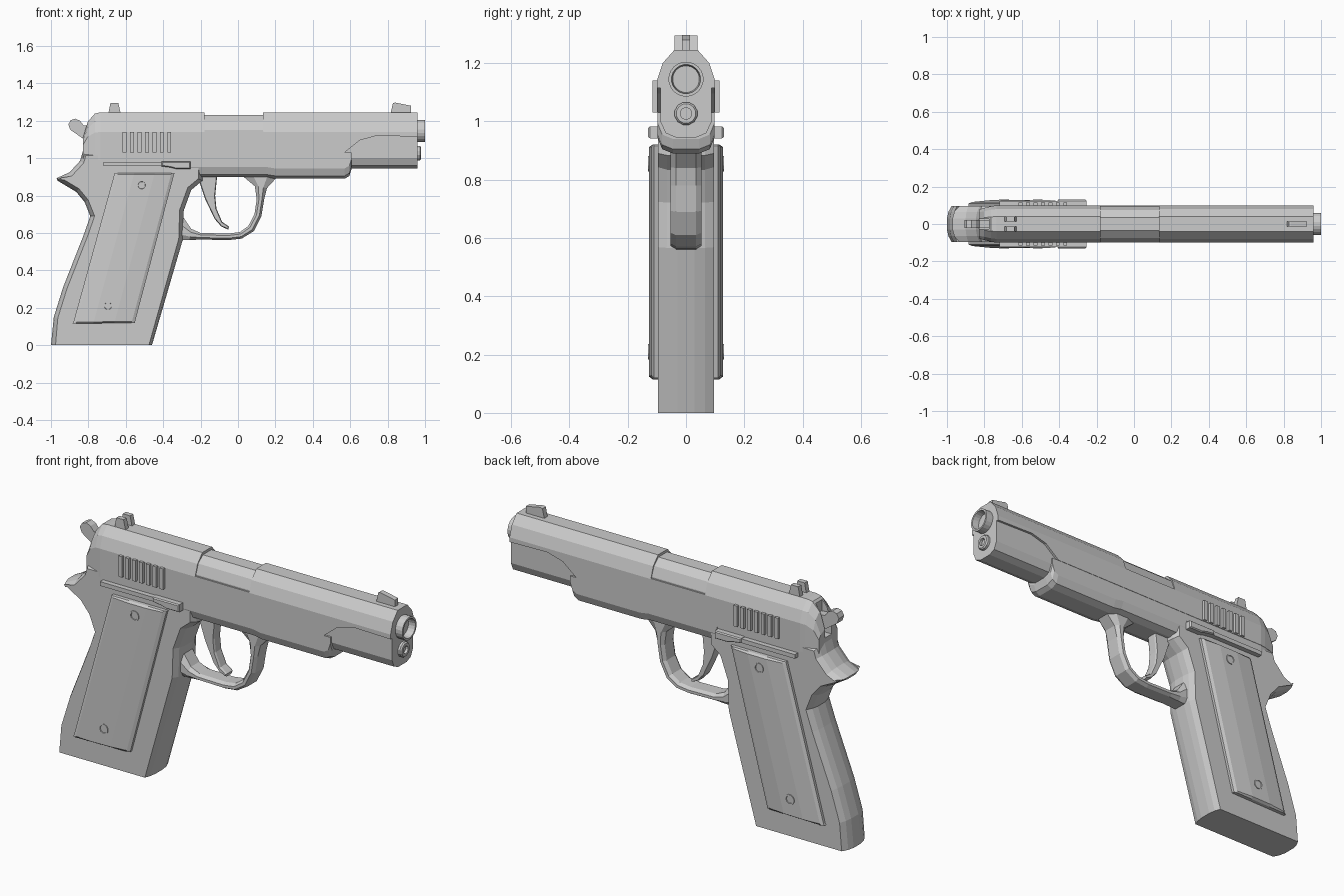
import bpy, bmesh, math
from mathutils import Vector

if "Cube" in bpy.data.objects:
    bpy.data.objects.remove(bpy.data.objects["Cube"])


def loft(name, rings):
    """Skin closed rings of 3D points and cap both ends."""
    bm = bmesh.new()
    vs = [[bm.verts.new(p) for p in r] for r in rings]
    n = len(rings[0])
    for a, b in zip(vs, vs[1:]):
        for i in range(n):
            j = (i + 1) % n
            bm.faces.new((a[i], a[j], b[j], b[i]))
    bm.faces.new(vs[0])
    bm.faces.new(vs[-1])
    bmesh.ops.recalc_face_normals(bm, faces=bm.faces)
    me = bpy.data.meshes.new(name)
    bm.to_mesh(me)
    bm.free()
    ob = bpy.data.objects.new(name, me)
    bpy.context.collection.objects.link(ob)
    return ob


def inset(pts, d):
    """Mitred inward offset of an (x, z) outline; the base stays on z = 0."""
    P = [Vector(p) for p in pts]
    area = sum(a.x * b.y - b.x * a.y for a, b in zip(P, P[1:] + P[:1]))
    s = 1 if area > 0 else -1
    out = []
    for i, p in enumerate(P):
        e1 = (p - P[i - 1]).normalized()
        e2 = (P[(i + 1) % len(P)] - p).normalized()
        n1, n2 = Vector((-e1.y, e1.x)) * s, Vector((-e2.y, e2.x)) * s
        q = p + (n1 + n2) * d / max(1 + n1.dot(n2), 0.5)
        out.append((q.x, 0 if p.y == 0 else q.y))
    return out


def prism(name, pts, layers):
    """Outline in x-z stacked along y, each layer is (y, inset)."""
    return loft(name, [[(x, y, z) for x, z in inset(pts, d)] for y, d in layers])


def box(name, x0, x1, y0, y1, z0, z1):
    return loft(name, [[(x0, y, z0), (x1, y, z0), (x1, y, z1), (x0, y, z1)] for y in (y0, y1)])


def lathe(name, axis, a, b, prof, n):
    """Turned part along x (centre y, z) or y (centre x, z)."""
    ang = [2 * math.pi * (i + .5) / n for i in range(n)]
    rings = []
    for t, r in prof:
        c = [(a + r * math.cos(w), b + r * math.sin(w)) for w in ang]
        rings.append([(t, u, v) if axis == 'x' else (u, t, v) for u, v in c])
    return loft(name, rings)


def both_sides(ob):
    m = ob.modifiers.new("Mirror", 'MIRROR')
    m.use_axis = (False, True, False)
    m.use_clip = False
    return ob


def sym(half, x):
    """Ring at x from the +y half of a cross-section, listed bottom to top."""
    return [(x, y, z) for y, z in half] + [(x, -y, z) for y, z in reversed(half)]


# Slide: rear and front blocks, with a lower barrel hood between them
def slide_ring(x, zb=1.03, top=1.0, w=1.0):
    half = [(.1, zb), (.1, 1.14), (.08, 1.2), (.04, 1.245)]
    return sym([(y * w, zb + (z - zb) * top) for y, z in half], x)


slide_rear = loft("slide_rear", [slide_ring(-.83, top=.35, w=.78), slide_ring(-.803, top=.77, w=.85),
                                 slide_ring(-.765, top=.97, w=.95), slide_ring(-.735), slide_ring(-.18)])
slot = box("hammer_slot_cutter", -.9, -.775, -.028, .028, 1.06, 1.3)
slot.hide_render = True
slot.hide_viewport = True
cut = slide_rear.modifiers.new("Slot", 'BOOLEAN')
cut.operation = 'DIFFERENCE'
cut.object = slot
cut.solver = 'EXACT'

loft("slide_front", [slide_ring(.135), slide_ring(.57), slide_ring(.65, 1.095),
                     slide_ring(.74, 1.12), slide_ring(.96, 1.115)])
loft("slide_port_base", [sym([(.1, 1.03), (.1, 1.143)], x) for x in (-.18, .135)])
loft("barrel_hood", [sym([(.093, 1.1), (.093, 1.15), (.074, 1.2), (.036, 1.232)], x) for x in (-.2, .15)])
loft("slide_nose_lower", [sym([(.035, .945), (.07, .96), (.088, 1.0), (.088, 1.14)], x) for x in (.4, .96)])

# Frame below the slide
def frame_ring(x, lift=0.0):
    return sym([(.045, .89 + lift), (.082, .905 + lift), (.098, .945 + lift), (.098, 1.03)], x)


loft("frame", [frame_ring(-.25, .008), frame_ring(.15, .008), frame_ring(.2), frame_ring(.57),
               frame_ring(.595, .015), frame_ring(.607, .05)])

# Grip with rear tang
grip = [(-1.0, 0), (-.985, .15), (-.935, .31), (-.825, .59), (-.79, .69), (-.82, .765), (-.865, .82),
        (-.965, .88), (-.97, .893), (-.9, .925), (-.845, .985), (-.83, 1.035), (-.19, 1.035),
        (-.19, .88), (-.25, .83), (-.29, .72), (-.295, .565), (-.46, 0)]
prism("grip", grip, [(-.096, .022), (-.065, .007), (-.03, 0), (.03, 0), (.065, .007), (.096, .022)])
loft("frame_rear_rail", [sym([(.098 * w, .99), (.098 * w, 1.035)], x)
                         for x, w in ((-.83, .78), (-.765, .95), (-.735, 1), (-.24, 1))])

# Trigger guard swept through (outer, inner) pairs
pairs = [(-.34, .56, -.29, .68), (-.26, .562, -.25, .622), (-.2, .565, -.2, .6), (-.05, .562, -.05, .597),
         (.02, .57, .01, .605), (.085, .61, .055, .637), (.125, .69, .088, .7),
         (.14, .78, .1, .78), (.155, .84, .09, .85), (.21, .9, .03, .9)]
rings = []
for ox, oz, ix, iz in pairs:
    sec = [(0, .035), (.3, .053), (.7, .053), (1, .035)]
    sec = sec + [(t, -y) for t, y in reversed(sec)]
    rings.append([(ox + (ix - ox) * t, y, oz + (iz - oz) * t) for t, y in sec])
loft("trigger_guard", rings)

# Trigger and hammer
prism("trigger", [(-.215, .92), (-.205, .87), (-.175, .78), (-.125, .675), (-.09, .635), (-.052, .618),
                  (-.048, .634), (-.085, .66), (-.115, .73), (-.122, .8), (-.11, .92)],
      [(-.03, .004), (-.02, 0), (.02, 0), (.03, .004)])
prism("hammer", [(-.77, 1.08), (-.83, 1.105), (-.865, 1.13), (-.897, 1.152), (-.907, 1.18), (-.895, 1.203),
                 (-.87, 1.211), (-.845, 1.2), (-.825, 1.175), (-.77, 1.17)], [(-.022, 0), (.022, 0)])

# Grip panels, faceted across their width
across = [(0, .09), (0, .11), (.05, .118), (.33, .127), (.67, .127), (.95, .118), (1, .11), (1, .09)]
ends = [((-.885, .115), (-.552, .12), 0), ((-.88, .123), (-.55, .128), 1),
        ((-.662, .912), (-.342, .912), 1), ((-.66, .92), (-.338, .92), 0)]
both_sides(loft("grip_panel", [[(a[0] + (b[0] - a[0]) * t, y if full else min(y, .115), a[1] + (b[1] - a[1]) * t)
                                for t, y in across] for a, b, full in ends]))
for i, (x, z) in enumerate([(-.515, .855), (-.695, .21)]):
    both_sides(lathe(f"grip_screw_{i + 1}", 'y', x, z,
                     [(.1, .027), (.131, .027), (.131, .02), (.127, .019)], 12))

# Side levers
both_sides(box("lever_bar", -.72, -.38, .09, .122, .957, .979))
both_sides(prism("lever_pad", [(-.41, .957), (-.36, .95), (-.33, .942), (-.255, .942), (-.255, .982), (-.41, .982)],
                 [(.09, 0), (.124, 0), (.13, .005)]))

# Slide grip ribs
for i in range(7):
    x = -.617 + i * .04
    both_sides(box(f"slide_rib_{i + 1}", x, x + .02, .09, .115, 1.03, 1.14))

# Sights
both_sides(prism("rear_sight", [(-.695, 1.23), (-.625, 1.23), (-.64, 1.295), (-.682, 1.295)],
                 [(.014, 0), (.04, 0)]))
prism("front_sight", [(.815, 1.235), (.925, 1.235), (.925, 1.28), (.84, 1.297), (.828, 1.293)],
      [(-.014, 0), (.014, 0)])

# Muzzle and recoil rod
lathe("barrel", 'x', 0, 1.145, [(.9, .06), (1.0, .06), (1.0, .05), (.963, .046)], 20)
lathe("recoil_rod", 'x', 0, 1.027, [(.9, .04), (.972, .04), (.979, .034), (.979, .02), (.965, .02)], 12)
